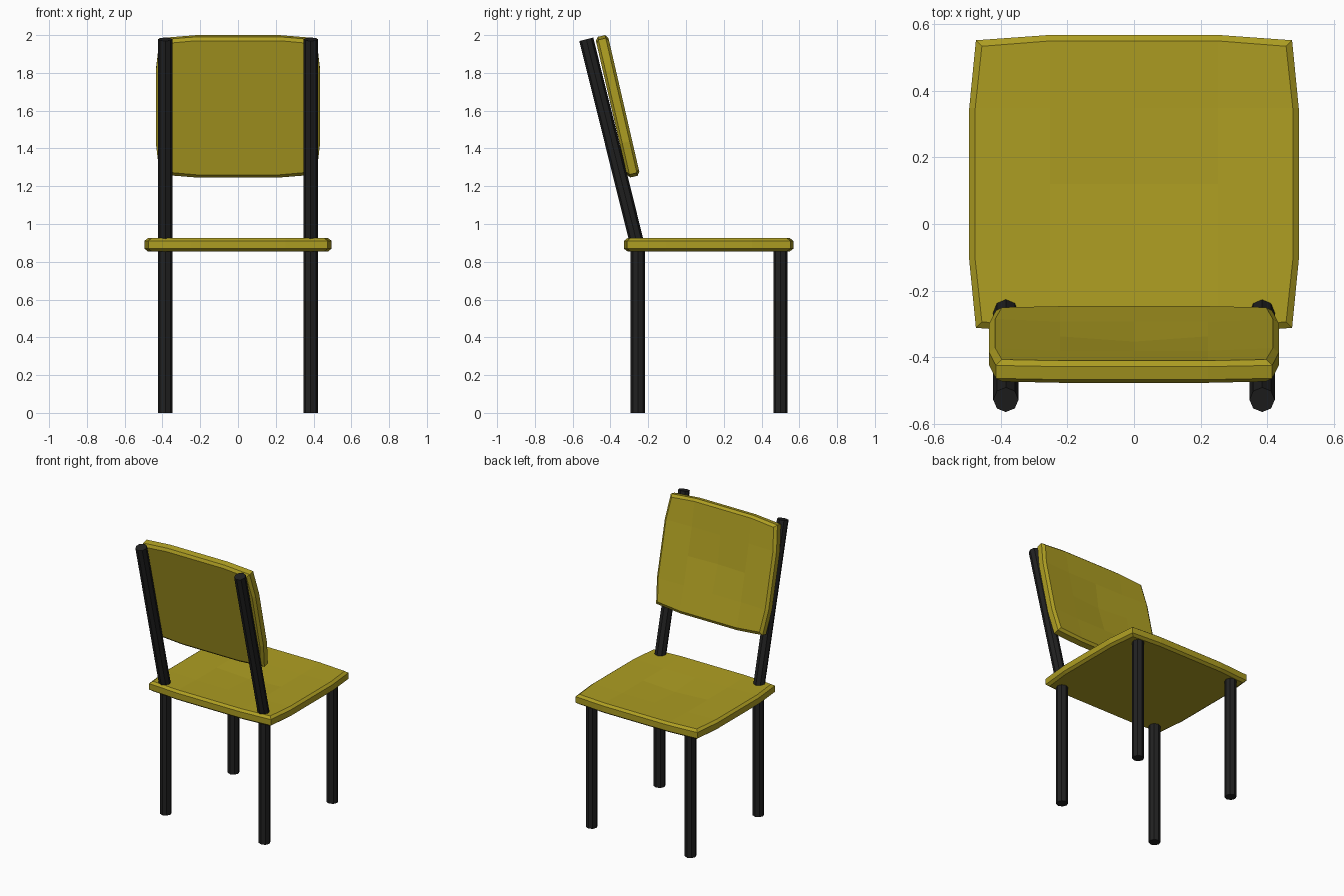
import bpy, bmesh, math
from mathutils import Vector, Matrix

if "Cube" in bpy.data.objects:
    bpy.data.objects.remove(bpy.data.objects["Cube"])


def material(name, rgb):
    m = bpy.data.materials.new(name)
    m.diffuse_color = (*rgb, 1)
    m.use_nodes = True
    m.node_tree.nodes["Principled BSDF"].inputs["Base Color"].default_value = m.diffuse_color
    return m


YELLOW = material("mustard yellow", (0.42, 0.34, 0.016))
BLACK = material("black", (0.015, 0.015, 0.015))


def finish(bm, name, mat):
    bmesh.ops.recalc_face_normals(bm, faces=bm.faces)
    me = bpy.data.meshes.new(name)
    bm.to_mesh(me)
    bm.free()
    me.materials.append(mat)
    ob = bpy.data.objects.new(name, me)
    bpy.context.collection.objects.link(ob)
    return ob


def pad(name, hx, hy, thick, dish, matrix):
    """Chamfered cushion board: bulged outline, 4x4 dished top, flat underside."""
    bm = bmesh.new()
    steps = (-1, -0.51, 0, 0.51, 1)

    def point(i, j, inset, z):
        corner_x = 0.02 if j in (0, 4) else 0
        corner_y = 0.016 if i in (0, 4) else 0
        x = steps[i] * (hx - (corner_x + inset if i in (0, 4) else 0))
        y = steps[j] * (hy - (corner_y + inset if j in (0, 4) else 0))
        return matrix @ Vector((x, y, z))

    rim = ([(i, 0) for i in range(4)] + [(4, j) for j in range(4)]
           + [(i, 4) for i in range(4, 0, -1)] + [(0, j) for j in range(4, 0, -1)])
    h = thick / 2
    # dished top grid
    top = {}
    for i in range(5):
        for j in range(5):
            z = h
            if (i, j) == (2, 2):
                z -= dish
            elif 0 < i < 4 and 0 < j < 4:
                z -= dish * 0.35
            top[i, j] = bm.verts.new(point(i, j, 0.018, z))
    for i in range(4):
        for j in range(4):
            bm.faces.new((top[i, j], top[i + 1, j], top[i + 1, j + 1], top[i, j + 1]))
    # chamfered sides and underside
    rings = [[top[k] for k in rim]]
    for inset, z in ((0, h - 0.014), (0, -h + 0.014), (0.018, -h)):
        rings.append([bm.verts.new(point(i, j, inset, z)) for i, j in rim])
    for a, b in zip(rings, rings[1:]):
        for k in range(16):
            n = (k + 1) % 16
            bm.faces.new((a[k], a[n], b[n], b[k]))
    bm.faces.new(rings[-1])
    return finish(bm, name, YELLOW)


def tube(name, x, path, radius=0.038, sides=8):
    """Octagonal tube along (y, z, tilt) stations."""
    bm = bmesh.new()
    rings = []
    for y, z, tilt in path:
        ring = []
        for k in range(sides):
            a = 2 * math.pi * k / sides
            c, s = radius * math.cos(a), radius * math.sin(a)
            ring.append(bm.verts.new((x + c, y + s * math.cos(tilt), z + s * math.sin(tilt))))
        rings.append(ring)
    for a, b in zip(rings, rings[1:]):
        for k in range(sides):
            n = (k + 1) % sides
            bm.faces.new((a[k], a[n], b[n], b[k]))
    bm.faces.new(rings[0])
    bm.faces.new(rings[-1])
    return finish(bm, name, BLACK)


# seat
pad("seat", 0.495, 0.448, 0.07, 0.02, Matrix.Translation((0, 0.12, 0.89)))

# backrest, reclined with its dished side towards the seat
t = math.radians(13)
s, c = math.sin(t), math.cos(t)
recline = Matrix(((1, 0, 0, 0), (0, -s, c, -0.362), (0, c, s, 1.623), (0, 0, 0, 1)))
pad("backrest", 0.435, 0.382, 0.068, 0.025, recline)

# legs; the rear ones bend back into the backrest posts
lean = math.radians(14.1)
for side, x in (("left", -0.385), ("right", 0.385)):
    tube("front_leg_" + side, x, [(0.5, 0, 0), (0.5, 0.87, 0)])
    tube("rear_leg_" + side, x, [(-0.255, 0, 0), (-0.255, 0.88, lean / 2), (-0.528, 1.978, lean)])
